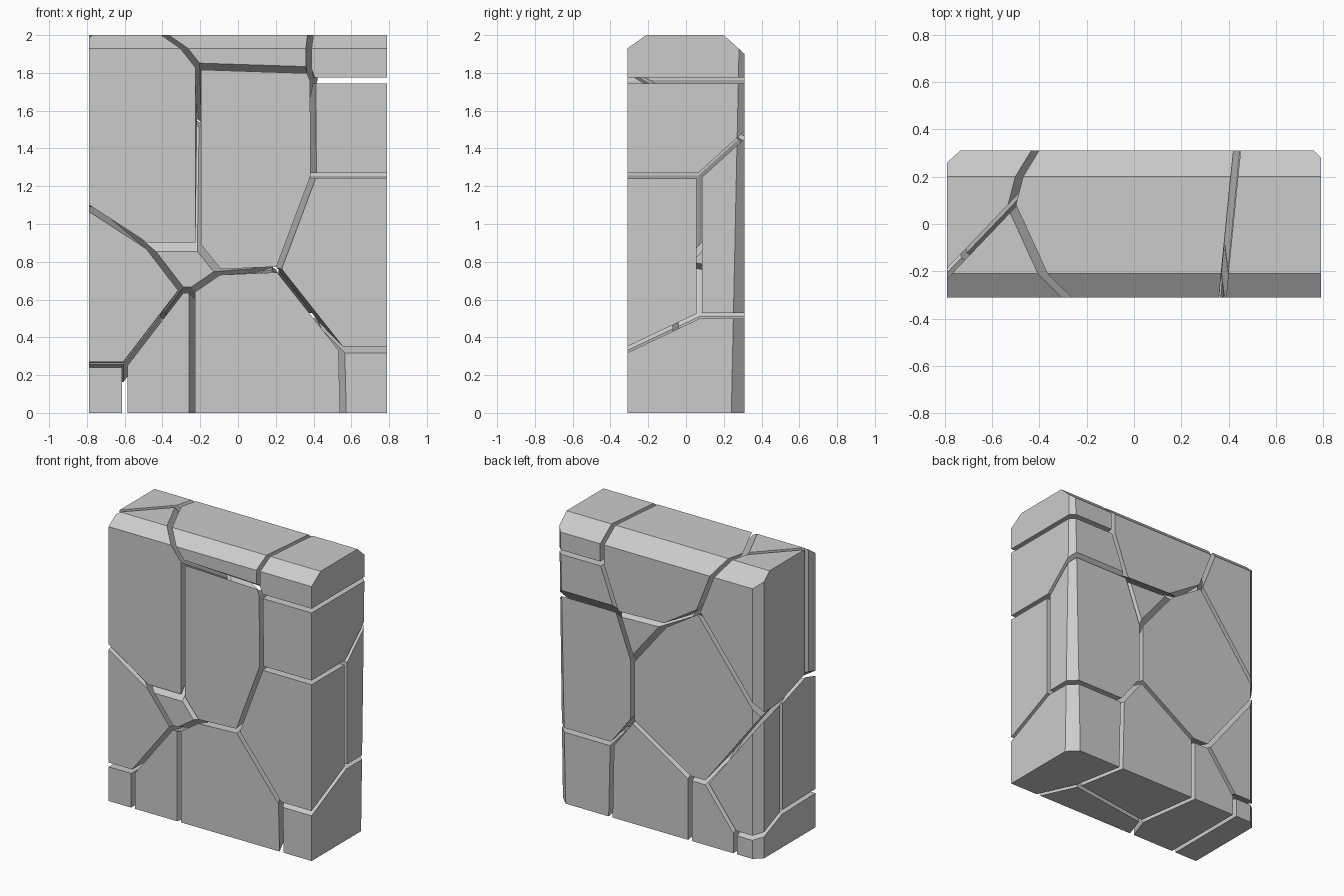
import bpy, bmesh
from mathutils import Vector

if "Cube" in bpy.data.objects:
    bpy.data.objects.remove(bpy.data.objects["Cube"])

HX, HY, TOP = 0.79, 0.31, 2.0     # block half width, half depth, height
GAP = 0.03                        # joint width between stones
STRETCH = 0.615                   # cells are squashed along x

# One core point per stone; joints run halfway between neighbours
CORES = {
    "stone_right_top":          (0.80, -0.16, 2.01),
    "stone_right_upper":        (0.80, -0.16, 1.51),
    "stone_right_front":        (0.80, -0.16, 1.00),
    "stone_right_back":         (0.80, 0.30, 1.00),
    "stone_right_bottom":       (0.80, 0.30, 0.03),
    "stone_centre":             (-0.02, -0.33, 1.50),
    "stone_top_centre":         (-0.01, -0.03, 2.00),
    "stone_left_upper_front":   (-0.40, -0.32, 1.50),
    "stone_left_upper_back":    (-0.80, 0.30, 1.50),
    "stone_back_centre":        (-0.40, 0.30, 1.00),
    "stone_left_front":         (-0.80, -0.03, 0.50),
    "stone_left_back":          (-0.80, 0.17, 0.50),
    "stone_left_corner":        (-0.80, -0.04, 0.00),
    "stone_bottom_left":        (-0.40, -0.04, 0.00),
    "stone_bottom_front":       (0.02, -0.28, 0.00),
    "stone_bottom_back":        (-0.01, 0.05, 0.00),
}


def chop(bm, point, normal):
    """Remove everything on the normal side of a plane and cap the cut."""
    cut = bmesh.ops.bisect_plane(
        bm, geom=bm.verts[:] + bm.edges[:] + bm.faces[:], dist=1e-5,
        plane_co=point, plane_no=normal, clear_outer=True)["geom_cut"]
    rim = [e for e in cut if isinstance(e, bmesh.types.BMEdge) and e.is_boundary]
    if len(rim) > 2:
        bmesh.ops.contextual_create(bm, geom=rim)


def chop_by_points(bm, a, b, c):
    """Chop along the plane through three points, keeping the block centre."""
    a, b, c = Vector(a), Vector(b), Vector(c)
    n = (b - a).cross(c - a).normalized()
    if n.dot(Vector((0, 0, 1)) - a) > 0:
        n = -n
    chop(bm, a, n)


# Whole block with worn edges, used as the blank for each stone
blank = bmesh.new()
bmesh.ops.create_cube(blank, size=1)
for v in blank.verts:
    v.co = Vector((v.co.x * 2 * HX, v.co.y * 2 * HY, (v.co.z + 0.5) * TOP))
chop_by_points(blank, (0, -HY, 1.93), (1, -HY, 1.93), (0, -0.21, TOP))       # top front
chop_by_points(blank, (0, HY, 1.90), (1, HY, 1.90), (0, 0.20, TOP))          # top back
chop_by_points(blank, (-HX, 0.26, 0), (-HX, 0.26, 1), (-0.735, HY, 0))       # back left
chop_by_points(blank, (HX, 0.24, 0), (HX, 0.28, 1.9), (0.72, HY, 0))         # back right

# Carve each stone out of the blank
for name, core in CORES.items():
    core = Vector(core)
    bm = blank.copy()
    for other_name, other in CORES.items():
        if other_name == name:
            continue
        d = Vector(other) - core
        n = Vector((d.x / STRETCH, d.y, d.z)).normalized()
        chop(bm, core + d / 2 - n * GAP / 2, n)
    bmesh.ops.recalc_face_normals(bm, faces=bm.faces[:])
    mesh = bpy.data.meshes.new(name)
    bm.to_mesh(mesh)
    bm.free()
    bpy.context.collection.objects.link(bpy.data.objects.new(name, mesh))
blank.free()
